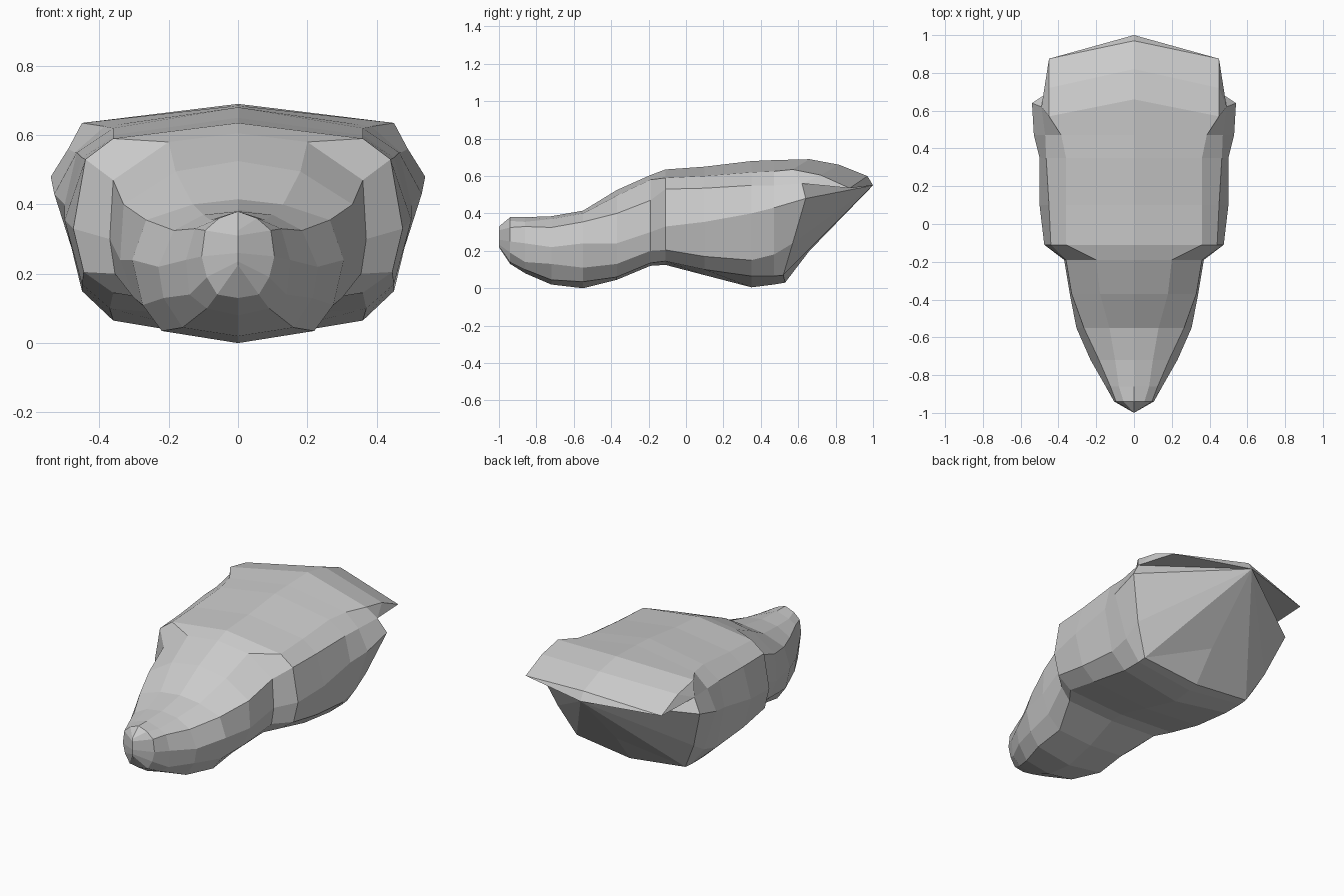
import bpy
import bmesh

if "Cube" in bpy.data.objects:
    bpy.data.objects.remove(bpy.data.objects["Cube"])


def ring(y, top, pairs, bottom):
    """Half cross-section from top centre to bottom centre; items are (x, z) or (x, z, y)."""
    as_xz = lambda v: v if isinstance(v, tuple) else (0, v)
    pts = [as_xz(top)] + list(pairs) + [as_xz(bottom)]
    return [(p[0], p[2] if len(p) > 2 else y, p[1]) for p in pts]


def half_loft(name, rings, apex=None):
    """Skin half rings, fan the end to an apex, and mirror across x."""
    bm = bmesh.new()
    rows = [[bm.verts.new(p) for p in r] for r in rings]
    for a, b in zip(rows, rows[1:]):
        for i in range(len(a) - 1):
            bm.faces.new((a[i], a[i + 1], b[i + 1], b[i]))
    if apex:
        tip = bm.verts.new(apex)
        for p, q in zip(rows[-1], rows[-1][1:]):
            bm.faces.new((p, q, tip))
    bmesh.ops.remove_doubles(bm, verts=bm.verts, dist=0.0005)
    bmesh.ops.recalc_face_normals(bm, faces=bm.faces)
    # make sure the open half-shell faces outward
    if sum(f.normal.x * f.calc_area() for f in bm.faces) < 0:
        bmesh.ops.reverse_faces(bm, faces=bm.faces)
    mesh = bpy.data.meshes.new(name)
    bm.to_mesh(mesh)
    bm.free()
    ob = bpy.data.objects.new(name, mesh)
    bpy.context.collection.objects.link(ob)
    mod = ob.modifiers.new("Mirror", 'MIRROR')
    mod.use_clip = True
    return ob


# Ring shared by snout and skull
joint = ring(-.19, .605, [(.2, .58), (.36, .47), (.37, .3), (.355, .2), (.3, .135)], .12)

# Snout, from the blunt nose back to the cheeks
snout = [
    ring(-1, .33, [(0, .325), (0, .31), (0, .26), (0, .235), (0, .225)], .22),
    ring(-.94, .38, [(.055, .36), (.095, .325), (.105, .25), (.09, .19), (.06, .14)], .13),
    ring(-.86, .38, [(.08, .355), (.125, .33), (.15, .24), (.14, .14), (.09, .10)], .08),
    ring(-.72, .385, [(.1, .37), (.185, .325), (.23, .22), (.215, .13), (.16, .045)], .02),
    ring(-.55, .415, [(.13, .40), (.265, .355), (.305, .24), (.275, .11), (.22, .035)], 0),
    ring(-.37, .525, [(.18, .495), (.33, .40), (.34, .24), (.30, .13), (.22, .06)], .045),
    joint,
]
half_loft("snout", snout)

# Skull, from the brow to the slanted back
rear = [(.49, .56, .62), (.54, .48, .64), (.45, .24, .57), (.36, .07, .52)]
keel = (0, .03, .53)
skull = [
    joint,
    ring(-.11, .635, [(.36, .59), (.44, .53), (.475, .33), (.445, .205), (.36, .145)], .125),
    ring(.1, .65, [(.36, .60), (.45, .535), (.5, .355), (.45, .17), (.37, .10)], .07),
    ring(.35, .68, [(.36, .62), (.465, .55), (.5, .40), (.45, .15), (.36, .065)], .005),
    ring(.47, .685, [(.385, .625), (.47, .55), (.53, .43), (.45, .18), (.36, .065)], .02),
    ring(.66, .69, [(.45, .635, .57)] + rear, keel),
    ring(.82, .66, [(.45, .605, .72)] + rear, keel),
    ring(.97, .60, [(.45, .535, .875)] + rear, keel),
    ring(.97, .60, [(.45, .535, .875)] + rear, (0, .2, .66)),
]
half_loft("skull", skull, apex=(0, 1, .55))
